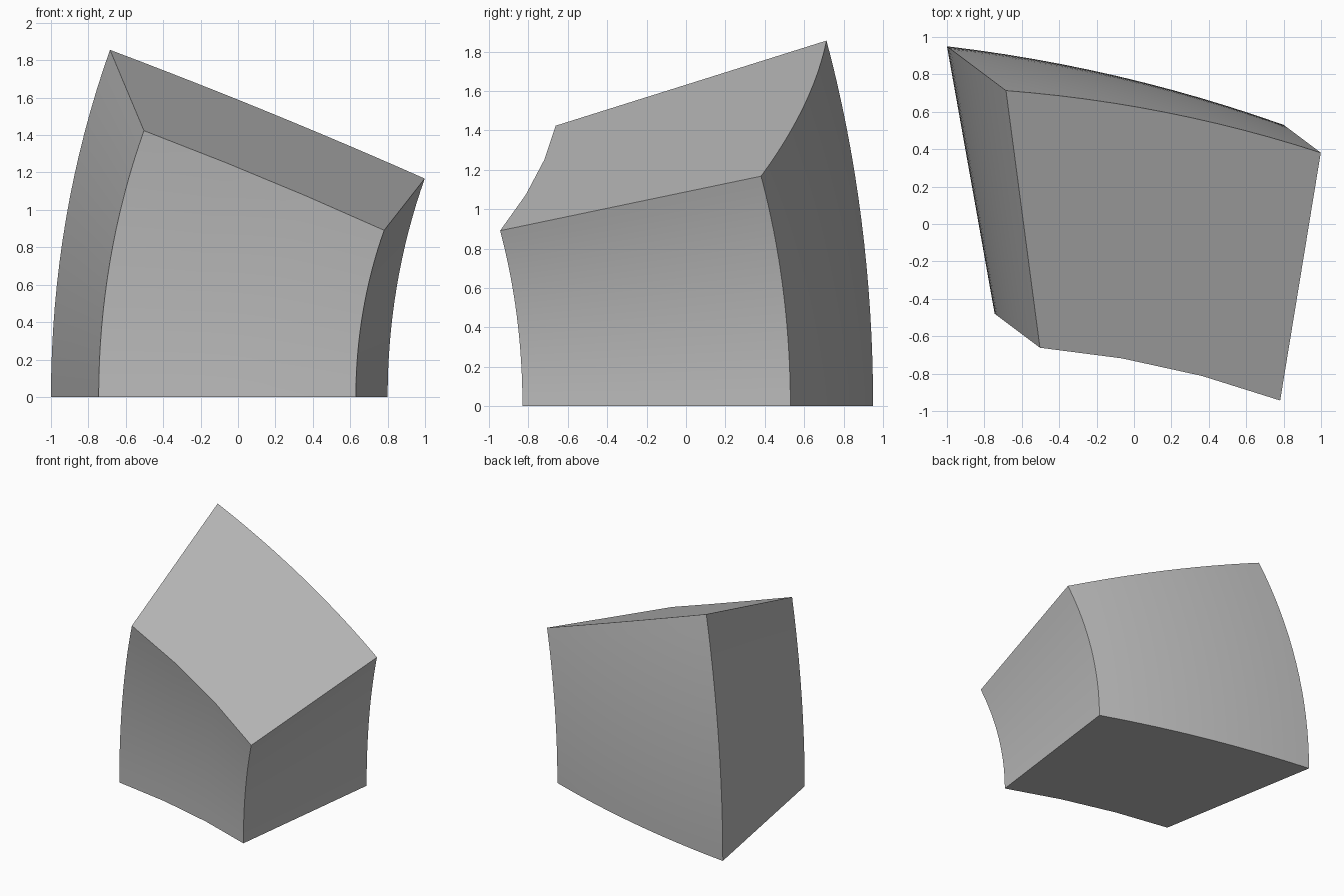
import bpy, bmesh, math
from mathutils import Vector, Matrix

cube = bpy.data.objects.get("Cube")
if cube:
    bpy.data.objects.remove(cube, do_unlink=True)

STEPS = 16
SWEEP = math.radians(24)
PIVOT = Vector((0.09, -5.2, 0))
AXIS = Vector((0.6, 0.8, 0))


def bowed_edge(start, end, bow, segments):
    """Points along a shallow arc from start to end, bowed towards the back."""
    start, end = Vector(start), Vector(end)
    side = (end - start).cross(Vector((0, 0, 1))).normalized()
    if side.y < 0:
        side.negate()
    points = []
    for i in range(segments + 1):
        t = i / segments
        points.append(start.lerp(end, t) + side * bow * 4 * t * (1 - t))
    return points


def grey_material():
    mat = bpy.data.materials.new("stone_grey")
    mat.use_nodes = True
    colour = (0.5, 0.5, 0.5, 1)
    mat.diffuse_color = colour
    mat.node_tree.nodes["Principled BSDF"].inputs["Base Color"].default_value = colour
    return mat


# Base outline: bowed back edge, then bowed front edge, joined by straight sides
outline = bowed_edge((-1, 0.95, 0), (0.8, 0.53, 0), 0.052, 12)
outline += bowed_edge((0.63, -0.83, 0), (-0.745, -0.48, 0), 0.044, 3)

# Sweep the outline upwards around a distant horizontal axis
bm = bmesh.new()
rings = []
for s in range(STEPS + 1):
    turn = Matrix.Rotation(SWEEP * s / STEPS, 3, AXIS)
    rings.append([bm.verts.new(PIVOT + turn @ (p - PIVOT)) for p in outline])
count = len(outline)
for low, high in zip(rings, rings[1:]):
    for i in range(count):
        j = (i + 1) % count
        bm.faces.new((low[i], low[j], high[j], high[i]))

# Flat end caps
bm.faces.new(rings[0])
bm.faces.new(rings[-1])
bmesh.ops.recalc_face_normals(bm, faces=bm.faces)

mesh = bpy.data.meshes.new("curved_block")
bm.to_mesh(mesh)
bm.free()
mesh.materials.append(grey_material())
block = bpy.data.objects.new("curved_block", mesh)
bpy.context.collection.objects.link(block)

# Smooth curved sides with crisp block edges
bpy.ops.object.select_all(action='DESELECT')
block.select_set(True)
bpy.context.view_layer.objects.active = block
bpy.ops.object.shade_smooth_by_angle(angle=math.radians(30))
